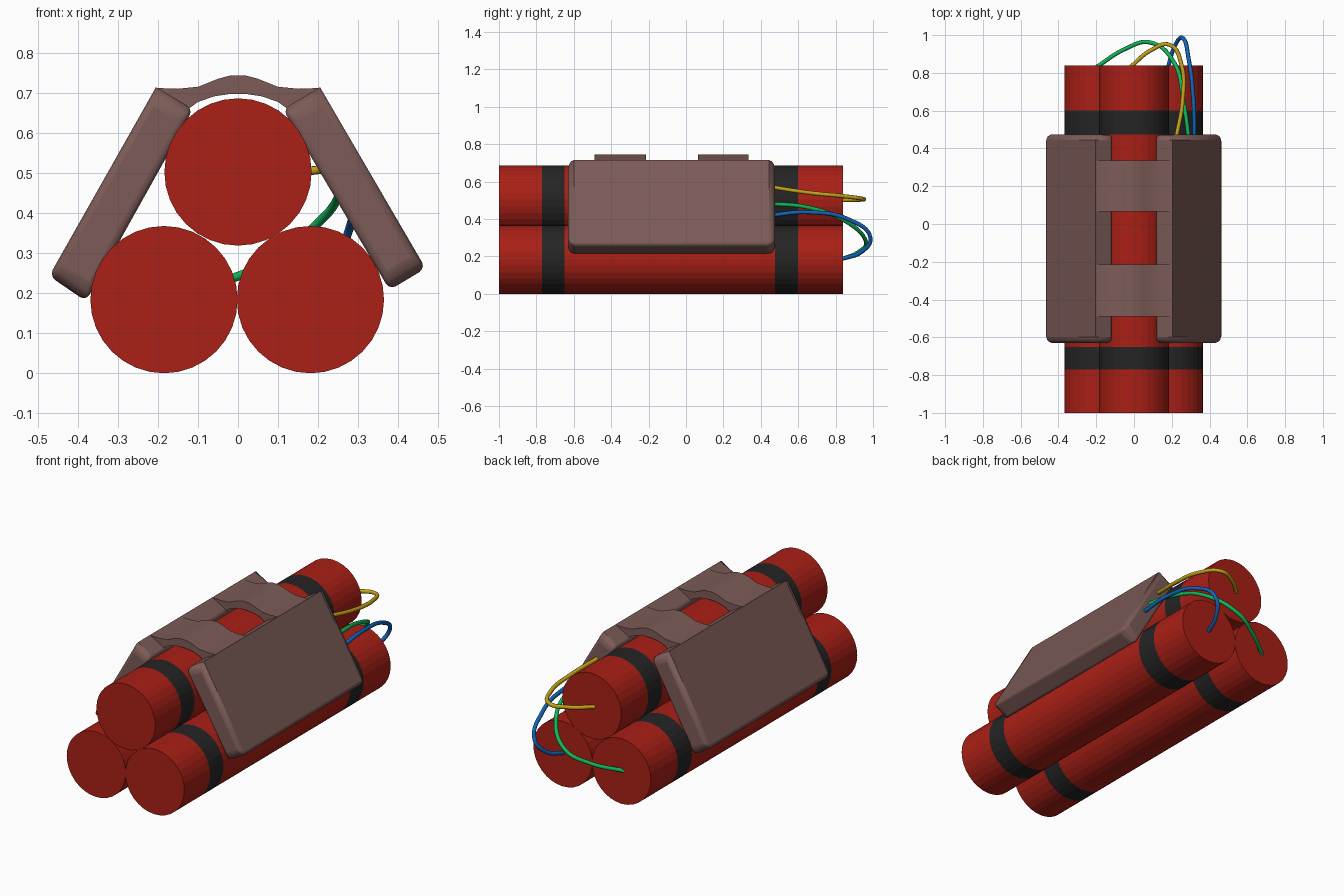
import bpy, bmesh, math

if "Cube" in bpy.data.objects:
    bpy.data.objects.remove(bpy.data.objects["Cube"])


def material(name, rgb):
    m = bpy.data.materials.new(name)
    m.diffuse_color = (*rgb, 1)
    m.use_nodes = True
    m.node_tree.nodes["Principled BSDF"].inputs["Base Color"].default_value = m.diffuse_color
    return m


RED = material("red", (0.40, 0.014, 0.008))
BLACK = material("black", (0.018, 0.018, 0.018))
BROWN = material("brown", (0.20, 0.105, 0.095))
YELLOW = material("yellow", (0.55, 0.36, 0.01))
GREEN = material("green", (0.005, 0.48, 0.10))
BLUE = material("blue", (0.005, 0.13, 0.48))


def add_object(name, bm, mats, angle=None):
    bmesh.ops.recalc_face_normals(bm, faces=bm.faces[:])
    me = bpy.data.meshes.new(name)
    bm.to_mesh(me)
    bm.free()
    for m in mats:
        me.materials.append(m)
    ob = bpy.data.objects.new(name, me)
    bpy.context.collection.objects.link(ob)
    if angle:
        bpy.ops.object.select_all(action='DESELECT')
        ob.select_set(True)
        bpy.context.view_layer.objects.active = ob
        bpy.ops.object.shade_smooth_by_angle(angle=math.radians(angle))
    return ob


def prism(profile, y0, y1):
    """Extrude an xz profile along y."""
    bm = bmesh.new()
    face = bm.faces.new([bm.verts.new((x, y0, z)) for x, z in profile])
    out = bmesh.ops.extrude_face_region(bm, geom=[face], use_keep_orig=True)
    for v in out['geom']:
        if isinstance(v, bmesh.types.BMVert):
            v.co.y = y1
    return bm


# Sticks: cylinders with flush black bands
RINGS = [-1.0, -0.77, -0.65, 0.475, 0.60, 0.84]


def stick(name, cx, cz, r=0.184, n=32):
    bm = bmesh.new()
    rings = [[bm.verts.new((cx + r * math.cos(2 * math.pi * i / n), y,
                            cz + r * math.sin(2 * math.pi * i / n)))
              for i in range(n)] for y in RINGS]
    for k, (a, b) in enumerate(zip(rings, rings[1:])):
        for i in range(n):
            j = (i + 1) % n
            f = bm.faces.new((a[i], a[j], b[j], b[i]))
            f.material_index = 1 if k in (1, 3) else 0
    bm.faces.new(rings[0])
    bm.faces.new(rings[-1])
    add_object(name, bm, [RED, BLACK], 5)


stick("stick_left", -0.185, 0.184)
stick("stick_right", 0.181, 0.184)
stick("stick_top", 0.0, 0.503)


# Side panels: tilted slabs, rounded except along the top ridge
def panel(name, profile):
    bm = prism(profile, -0.63, 0.475)
    weight = bm.edges.layers.float.new("bevel_weight_edge")
    ridge = profile[0]
    for e in bm.edges:
        a, b = (v.co for v in e.verts)
        along_y = abs(a.y - b.y) > 0.1
        short = not along_y and (a - b).length < 0.2
        e[weight] = 1.0 if short else 0.4
        if along_y and abs(a.x - ridge[0]) < 1e-4:
            e[weight] = 0.0
    ob = add_object(name, bm, [BROWN], 60)
    mod = ob.modifiers.new("rounding", 'BEVEL')
    mod.limit_method = 'WEIGHT'
    mod.width = 0.045
    mod.segments = 3
    # bevel before the smoothing step
    while ob.modifiers[0] != mod:
        bpy.ops.object.modifier_move_up(modifier=mod.name)


panel("panel_right", [(0.205, 0.715), (0.469, 0.262), (0.379, 0.208), (0.112, 0.660)])
panel("panel_left", [(-0.205, 0.715), (-0.472, 0.243), (-0.380, 0.180), (-0.112, 0.660)])

# Straps bridging the panels over the top stick
half_top = [(0.205, 0.713), (0.15, 0.711), (0.10, 0.716), (0.05, 0.736), (0.02, 0.744)]
half_low = [(0.02, 0.698), (0.06, 0.692), (0.10, 0.678), (0.125, 0.66)]
right_side = half_top[::-1] + half_low[::-1]
strap_profile = right_side + [(-x, z) for x, z in reversed(right_side)]
for name, y0, y1 in (("strap_front", -0.49, -0.215), ("strap_back", 0.065, 0.335)):
    add_object(name, prism(strap_profile, y0, y1), [BROWN], 40)


# Wires from the right panel to the stick ends
def wire(name, mat, pts):
    cu = bpy.data.curves.new(name, 'CURVE')
    cu.dimensions = '3D'
    cu.bevel_depth = 0.011
    cu.bevel_resolution = 2
    cu.resolution_u = 8
    cu.use_fill_caps = True
    sp = cu.splines.new('BEZIER')
    sp.bezier_points.add(len(pts) - 1)
    for bp, p in zip(sp.bezier_points, pts):
        bp.co = p
        bp.handle_left_type = bp.handle_right_type = 'AUTO'
    cu.materials.append(mat)
    bpy.context.collection.objects.link(bpy.data.objects.new(name, cu))


wire("wire_yellow", YELLOW, [(0.22, 0.44, 0.573), (0.258, 0.66, 0.540), (0.252, 0.84, 0.522),
                             (0.19, 0.948, 0.507), (0.09, 0.92, 0.502), (-0.02, 0.83, 0.50)])
wire("wire_green", GREEN, [(0.292, 0.44, 0.482), (0.262, 0.65, 0.462), (0.215, 0.85, 0.39),
                           (0.08, 0.962, 0.28), (-0.05, 0.925, 0.225), (-0.20, 0.83, 0.185)])
wire("wire_blue", BLUE, [(0.32, 0.44, 0.418), (0.315, 0.65, 0.436), (0.290, 0.87, 0.397),
                         (0.255, 0.986, 0.30), (0.215, 0.94, 0.225), (0.18, 0.83, 0.185)])
